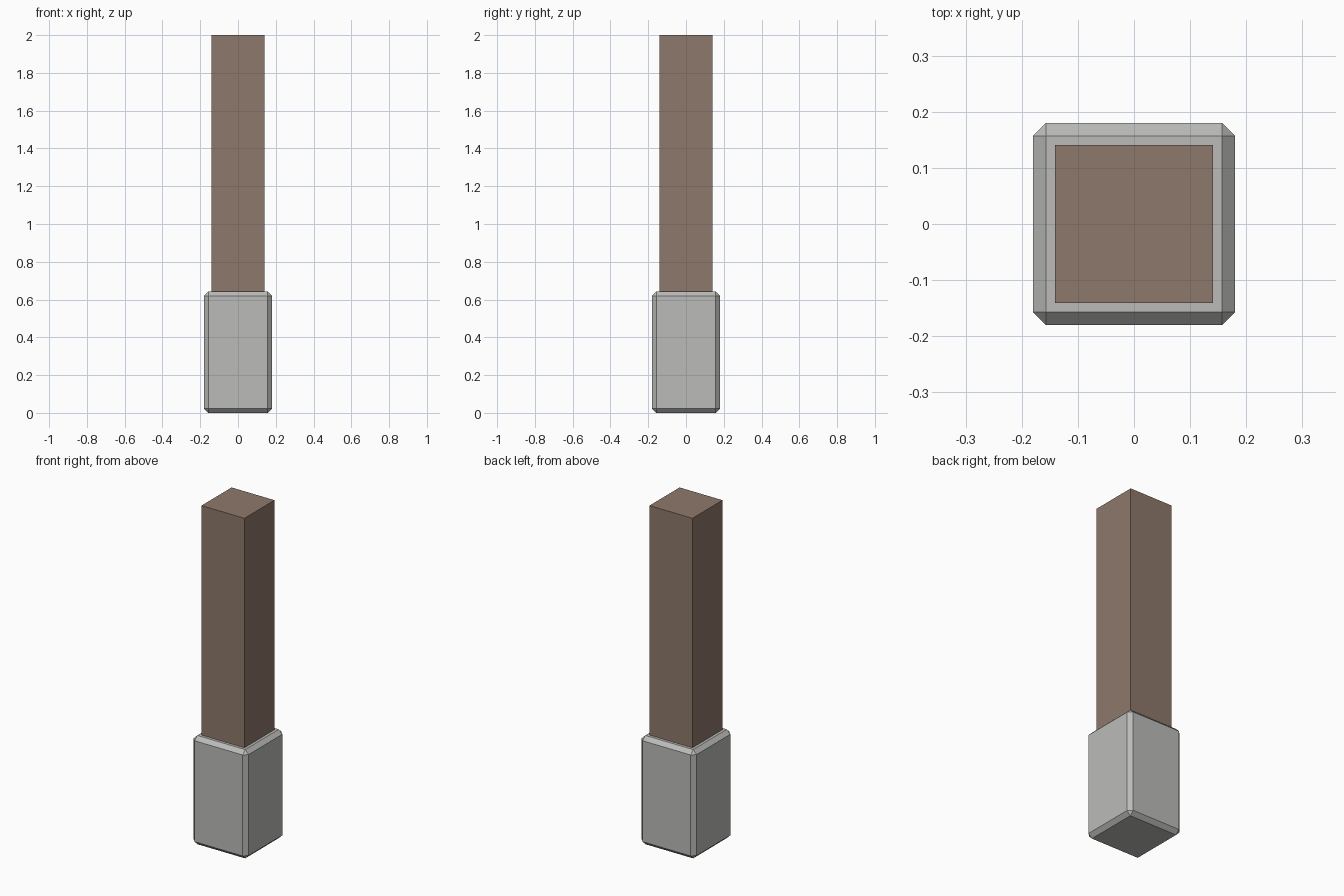
import bpy

cube = bpy.data.objects.get("Cube")
if cube:
    bpy.data.objects.remove(cube, do_unlink=True)


def make_material(name, rgb):
    mat = bpy.data.materials.new(name)
    mat.use_nodes = True
    colour = (*rgb, 1.0)
    mat.diffuse_color = colour
    bsdf = next(n for n in mat.node_tree.nodes if n.type == 'BSDF_PRINCIPLED')
    bsdf.inputs["Base Color"].default_value = colour
    return mat


def make_box(name, width, bottom, top, mat):
    bpy.ops.mesh.primitive_cube_add(size=1, location=(0, 0, (bottom + top) / 2))
    obj = bpy.context.object
    obj.name = name
    obj.scale = (width, width, top - bottom)
    bpy.ops.object.transform_apply(location=False, rotation=False, scale=True)
    obj.data.materials.append(mat)
    return obj


wood = make_material("brown wood", (0.27, 0.19, 0.145))
stone = make_material("grey stone", (0.50, 0.50, 0.485))

# Square post, running down inside the footing
make_box("post", 0.281, 0.002, 2.0, wood)

# Footing block with a flat chamfer on every edge
footing = make_box("footing", 0.36, 0.0, 0.643, stone)
bevel = footing.modifiers.new("chamfer", 'BEVEL')
bevel.width = 0.023
bevel.segments = 1
bevel.limit_method = 'ANGLE'
